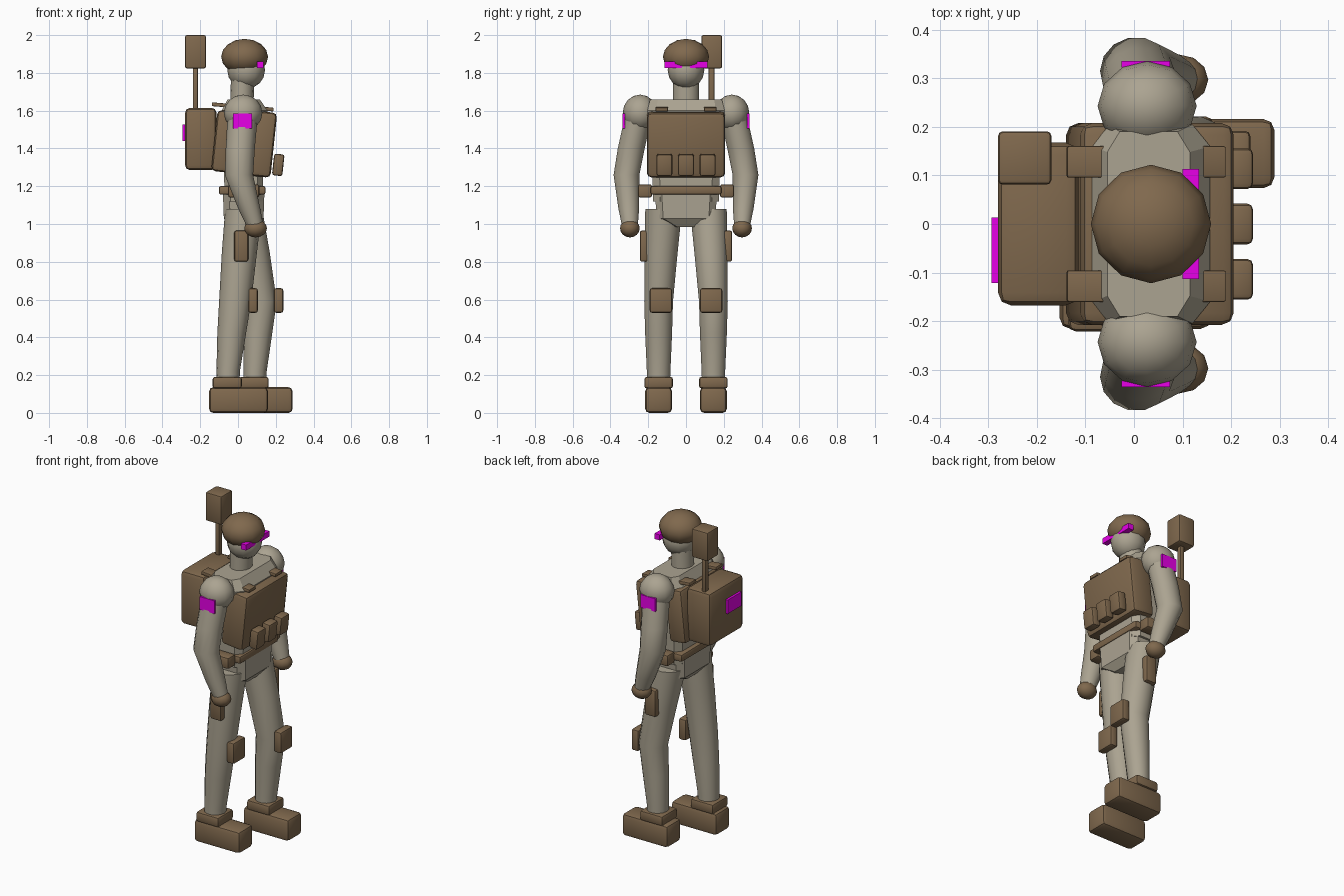
import bpy, bmesh
from math import sin, cos, pi, radians
from mathutils import Matrix, Vector

cube = bpy.data.objects.get("Cube")
if cube:
    bpy.data.objects.remove(cube, do_unlink=True)


def material(name, rgb):
    m = bpy.data.materials.new(name)
    m.use_nodes = True
    m.diffuse_color = (*rgb, 1)
    m.node_tree.nodes["Principled BSDF"].inputs["Base Color"].default_value = (*rgb, 1)
    return m


CLOTH = material("pale khaki cloth", (0.41, 0.37, 0.285))
GEAR = material("brown gear", (0.215, 0.14, 0.075))
MARK = material("magenta marker", (0.8, 0.0, 0.8))


def finish(name, bm, mat, angle=40):
    bmesh.ops.recalc_face_normals(bm, faces=bm.faces)
    mesh = bpy.data.meshes.new(name)
    bm.to_mesh(mesh)
    bm.free()
    mesh.materials.append(mat)
    obj = bpy.data.objects.new(name, mesh)
    bpy.context.collection.objects.link(obj)
    bpy.ops.object.select_all(action='DESELECT')
    obj.select_set(True)
    bpy.context.view_layer.objects.active = obj
    bpy.ops.object.shade_smooth_by_angle(angle=radians(angle))
    return obj


def box(name, centre, size, mat=GEAR, bevel=0.012, tilt=0):
    """Bevelled box, tilted forward about y by some degrees."""
    bm = bmesh.new()
    bmesh.ops.create_cube(bm, size=1, matrix=Matrix.Diagonal((*size, 1)))
    if bevel:
        bmesh.ops.bevel(bm, geom=bm.edges[:], offset=bevel, segments=2,
                        profile=0.5, affect='EDGES')
    bm.transform(Matrix.Translation(centre) @ Matrix.Rotation(radians(tilt), 4, 'Y'))
    return finish(name, bm, mat, 25)


def ball(name, centre, radii, mat, segments=12):
    bm = bmesh.new()
    bmesh.ops.create_uvsphere(bm, u_segments=segments, v_segments=8, radius=1)
    bm.transform(Matrix.Translation(centre) @ Matrix.Diagonal((*radii, 1)))
    return finish(name, bm, mat, 50)


ROUND = [(cos(2 * pi * i / 14), sin(2 * pi * i / 14)) for i in range(14)]
CHAMFERED = [(sx * a, sy * b) for sx, sy, order in
             ((1, 1, 1), (-1, 1, -1), (-1, -1, 1), (1, -1, -1))
             for a, b in ((1, 0.78), (0.7, 1))[::order]]


def loft(name, rings, section, mat=CLOTH, angle=40):
    """Skin level rings given as (x, y, z, half depth, half width)."""
    bm = bmesh.new()
    loops = [[bm.verts.new((x + u * rx, y + v * ry, z)) for u, v in section]
             for x, y, z, rx, ry in rings]
    n = len(section)
    for low, high in zip(loops, loops[1:]):
        for i in range(n):
            j = (i + 1) % n
            bm.faces.new((low[i], low[j], high[j], high[i]))
    bm.faces.new(loops[0])
    bm.faces.new(loops[-1])
    return finish(name, bm, mat, angle)


# Body core
loft("torso", [(0.03, 0, 1.12, 0.1, 0.175), (0.03, 0, 1.3, 0.105, 0.18),
               (0.035, 0, 1.6, 0.122, 0.205), (0.03, 0, 1.66, 0.085, 0.19)],
     CHAMFERED, angle=20)
loft("pelvis", [(0.03, 0, 0.985, 0.07, 0.06), (0.03, 0, 1.03, 0.105, 0.155),
                (0.03, 0, 1.17, 0.11, 0.165)], CHAMFERED, angle=20)
loft("neck", [(0.02, 0, 1.63, 0.062, 0.07), (0.025, 0, 1.78, 0.062, 0.07)], ROUND)

# Head and headgear
ball("head", (0.043, 0, 1.815), (0.1, 0.097, 0.1), CLOTH)
ball("helmet", (0.035, 0, 1.885), (0.124, 0.122, 0.095), GEAR)
box("visor_bar", (0.117, 0, 1.842), (0.034, 0.226, 0.034), MARK, 0)

# Arms
for side, s in (("left", 1), ("right", -1)):
    ball(side + "_shoulder", (0.027, s * 0.243, 1.588), (0.102, 0.092, 0.097), CLOTH)
    loft(side + "_arm", [(0.09, s * 0.297, 0.99, 0.045, 0.043),
                         (0.06, s * 0.303, 1.08, 0.058, 0.056),
                         (0.005, s * 0.315, 1.26, 0.075, 0.07),
                         (0.012, s * 0.29, 1.4, 0.077, 0.073),
                         (0.025, s * 0.25, 1.58, 0.08, 0.073)], ROUND)
    ball(side + "_hand", (0.093, s * 0.297, 0.977), (0.06, 0.052, 0.048), GEAR)
    box(side + "_arm_patch", (0.024, s * 0.329, 1.545), (0.1, 0.014, 0.08), MARK, 0)

# Legs in stride: left forward, right back
for side, s, knee_x, ankle_x, foot_x, pouch_x in (
        ("left", 1, 0.12, 0.09, 0.133, 0.075),
        ("right", -1, -0.015, -0.052, 0.003, 0.017)):
    y = s * 0.145
    loft(side + "_leg", [(ankle_x, y, 0.15, 0.06, 0.062),
                         (ankle_x, y, 0.22, 0.062, 0.064),
                         ((knee_x + ankle_x) / 2, y, 0.42, 0.076, 0.073),
                         (knee_x, y, 0.59, 0.085, 0.078),
                         ((knee_x + 0.03) / 2, s * 0.132, 0.85, 0.093, 0.09),
                         (0.03, s * 0.118, 1.08, 0.098, 0.1)], ROUND)
    box(side + "_boot", (foot_x, y, 0.068), (0.312, 0.142, 0.136), bevel=0.022)
    box(side + "_boot_cuff", (ankle_x - 0.005, y, 0.16), (0.155, 0.152, 0.062), bevel=0.014)
    box(side + "_knee_pad", (knee_x + 0.095, s * 0.133, 0.595), (0.05, 0.118, 0.13))
    box(side + "_thigh_pouch", (pouch_x, s * 0.222, 0.883), (0.075, 0.045, 0.165))
    box(side + "_belt_pouch", (0.03, s * 0.217, 1.175), (0.165, 0.075, 0.07))
    box(side + "_shoulder_strap", (0.025, s * 0.128, 1.62), (0.328, 0.065, 0.02),
        bevel=0.004, tilt=5)

# Vest and belt
box("belt", (0.022, 0, 1.178), (0.246, 0.375, 0.045), bevel=0.01)
box("vest_front", (0.115, 0, 1.424), (0.15, 0.415, 0.345), bevel=0.024, tilt=6)
box("vest_back", (-0.068, 0, 1.437), (0.115, 0.415, 0.325), bevel=0.024, tilt=6)
for i, name in enumerate(("right", "middle", "left")):
    box(name + "_vest_pouch", (0.213, (i - 1) * 0.114, 1.313), (0.055, 0.084, 0.115),
        bevel=0.012, tilt=6)

# Backpack with antenna
box("backpack", (-0.197, 0, 1.45), (0.166, 0.335, 0.33), bevel=0.026)
box("backpack_patch", (-0.286, -0.054, 1.483), (0.015, 0.135, 0.085), MARK, 0)
box("antenna_post", (-0.226, 0.135, 1.715), (0.026, 0.03, 0.25), bevel=0.004)
box("antenna_box", (-0.225, 0.136, 1.912), (0.11, 0.11, 0.176), bevel=0.01)
